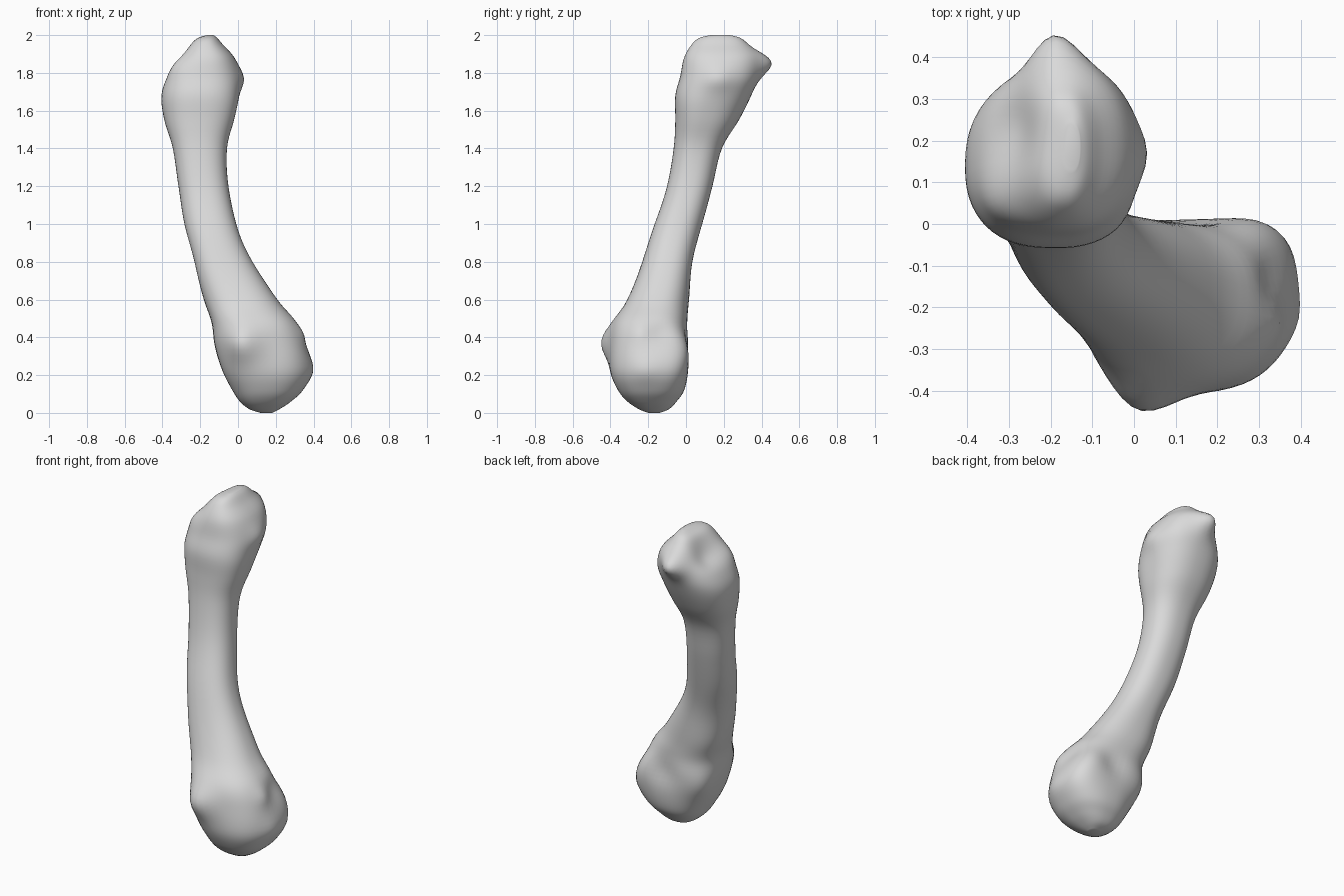
import bpy
import bmesh
from math import cos, sin, pi, exp, copysign
from mathutils import Vector

SEGMENTS = 56
STEPS_PER_SPAN = 5
FULLNESS = .86   # below one makes the cross-sections boxier

old = bpy.data.objects.get("Cube")
if old:
    bpy.data.objects.remove(old, do_unlink=True)

# Cross-sections up the bone: height, left x, right x, front y, back y
SECTIONS = [
    (0, .12, .18, -.2, -.14),
    (.02, .06, .22, -.25, -.09),
    (.06, .01, .28, -.31, -.05),
    (.12, -.03, .34, -.36, -.01),
    (.22, -.08, .38, -.4, .01),
    (.36, -.12, .36, -.4, .015),
    (.48, -.13, .31, -.38, 0),
    (.6, -.16, .21, -.31, .005),
    (.8, -.21, .09, -.22, .045),
    (1, -.28, 0, -.16, .09),
    (1.2, -.315, -.05, -.1, .14),
    (1.4, -.345, -.06, -.065, .19),
    (1.55, -.39, -.03, -.055, .28),
    (1.68, -.405, 0, -.055, .345),
    (1.78, -.37, .01, -.03, .38),
    (1.88, -.31, -.02, -.01, .38),
    (1.95, -.26, -.08, .03, .33),
    (1.985, -.22, -.11, .07, .29),
    (2, -.17, -.13, .13, .24),
]

# Knobs and hollows: centre, push, radius
RELIEF = [
    ((.02, -.4, .37), (-.01, -.06, 0), .1),       # front knob of the lower end
    ((.3, -.01, .34), (.01, .02, 0), .1),         # back outer knob
    ((.35, -.05, .24), (.025, .015, 0), .12),     # back outer corner
    ((.15, .01, .36), (0, -.02, 0), .08),         # hollow between back knobs
    ((-.06, -.04, .3), (-.02, .015, 0), .1),      # back inner corner
    ((.36, -.13, .43), (-.02, 0, 0), .07),        # outer side hollow
    ((.33, -.24, .42), (.012, 0, 0), .05),        # outer side point
    ((.38, -.22, .23), (.015, 0, 0), .07),        # outer corner
    ((-.07, -.03, .57), (-.025, .02, 0), .17),    # back inner edge of the shaft
    ((-.19, -.18, .78), (-.02, -.015, 0), .2),    # front inner edge of the shaft
    ((.03, .02, .85), (-.015, -.015, 0), .2),     # flat back of the shaft
    ((-.04, .01, 1.6), (.015, -.01, 0), .14),     # front outer edge of the neck
    ((-.19, .38, 1.85), (0, .07, 0), .07),        # pointed back of the head
    ((.01, .17, 1.77), (.02, 0, 0), .07),         # side point of the head
    ((-.33, .06, 1.82), (-.015, -.015, .015), .09),  # front rim of the head
    ((-.28, .23, 1.89), (.02, 0, -.035), .09),    # hollow on the head
]


def smooth_sections(sections):
    """Fill in extra sections along a smooth curve through the given ones."""
    rings = []
    last = len(sections) - 1
    for k in range(last):
        before = sections[max(k - 1, 0)]
        after = sections[min(k + 2, last)]
        for step in range(STEPS_PER_SPAN):
            t = step / STEPS_PER_SPAN
            rings.append([
                b + t * ((c - a) + t * (2 * a - 5 * b + 4 * c - d
                                        + t * (3 * b - a - 3 * c + d))) / 2
                for a, b, c, d in zip(before, sections[k], sections[k + 1], after)
            ])
    rings.append(sections[last])
    return rings


def full(value):
    """Round out a sine or cosine towards a boxier curve."""
    return copysign(abs(value) ** FULLNESS, value)


def apply_relief(point):
    """Push a surface point by every nearby knob or hollow."""
    moved = point.copy()
    for centre, push, radius in RELIEF:
        distance = (point - Vector(centre)).length / radius
        moved += Vector(push) * exp(-distance * distance)
    return moved


def build_bone(name, material):
    bm = bmesh.new()
    rings = []
    for z, left, right, front, back in smooth_sections(SECTIONS):
        ring = []
        for s in range(SEGMENTS):
            angle = 2 * pi * s / SEGMENTS
            x = (left + right) / 2 + (right - left) / 2 * full(cos(angle))
            y = (front + back) / 2 + (back - front) / 2 * full(sin(angle))
            ring.append(bm.verts.new(apply_relief(Vector((x, y, z)))))
        rings.append(ring)

    # Skin between the rings, then close both ends
    for lower, upper in zip(rings, rings[1:]):
        for s in range(SEGMENTS):
            n = (s + 1) % SEGMENTS
            bm.faces.new((lower[s], lower[n], upper[n], upper[s]))
    bm.faces.new(list(reversed(rings[0])))
    bm.faces.new(rings[-1])
    bmesh.ops.recalc_face_normals(bm, faces=bm.faces)
    for face in bm.faces:
        face.smooth = True

    mesh = bpy.data.meshes.new(name)
    bm.to_mesh(mesh)
    bm.free()
    mesh.materials.append(material)
    bone = bpy.data.objects.new(name, mesh)
    bpy.context.collection.objects.link(bone)
    return bone


def flat_material(name, colour):
    material = bpy.data.materials.new(name)
    material.use_nodes = True
    material.diffuse_color = colour
    material.node_tree.nodes["Principled BSDF"].inputs["Base Color"].default_value = colour
    return material


light_grey = flat_material("light_grey", (.7, .7, .7, 1))
build_bone("long_bone", light_grey)
